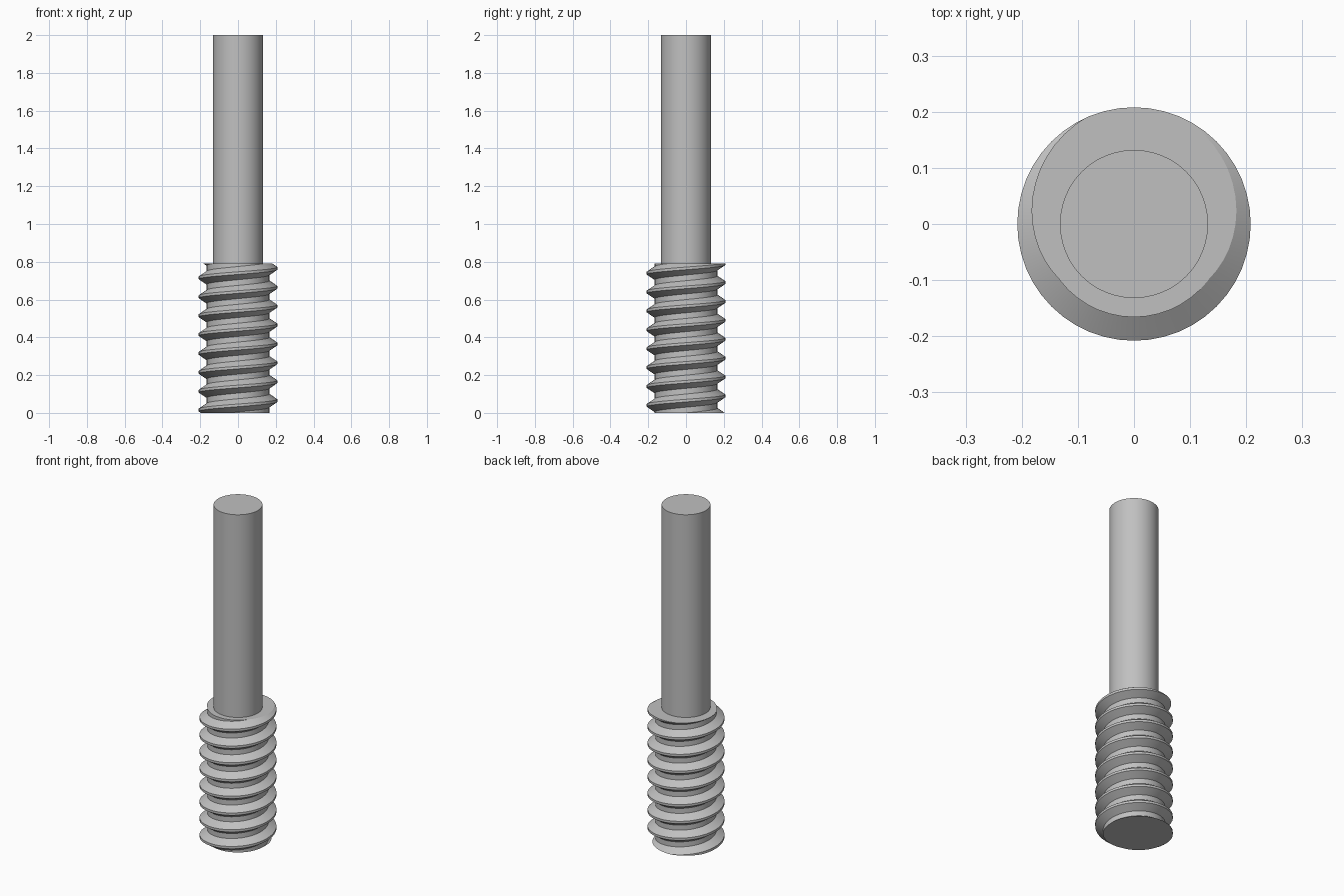
import bpy
import bmesh
import math

if "Cube" in bpy.data.objects:
    bpy.data.objects.remove(bpy.data.objects["Cube"], do_unlink=True)

STEEL = bpy.data.materials.new("steel_grey")
STEEL.use_nodes = True
COLOUR = (0.53, 0.53, 0.53, 1)
STEEL.diffuse_color = COLOUR
STEEL.node_tree.nodes["Principled BSDF"].inputs["Base Color"].default_value = COLOUR

HEIGHT, SHOULDER = 2.0, 0.79
CREST, ROOT, ROD = 0.208, 0.166, 0.132
PITCH, SEGMENTS = 0.1, 48


def finish(bm, name, angle):
    bmesh.ops.recalc_face_normals(bm, faces=bm.faces[:])
    mesh = bpy.data.meshes.new(name)
    bm.to_mesh(mesh)
    bm.free()
    mesh.materials.append(STEEL)
    obj = bpy.data.objects.new(name, mesh)
    bpy.context.collection.objects.link(obj)
    bpy.ops.object.select_all(action="DESELECT")
    obj.select_set(True)
    bpy.context.view_layer.objects.active = obj
    bpy.ops.object.shade_smooth_by_angle(angle=math.radians(angle))


# Threaded base: a continuous right-hand helical surface, trimmed flat at both ends
bm = bmesh.new()
tooth = [(-0.035, ROOT), (-0.007, CREST), (0.007, CREST), (0.035, ROOT)]
start = -0.135
profile = [(start + turn * PITCH + dz, r) for turn in range(12) for dz, r in tooth]
columns = []
for i in range(SEGMENTS):
    a = math.tau * i / SEGMENTS
    rise = PITCH * i / SEGMENTS
    columns.append([bm.verts.new((r * math.cos(a), r * math.sin(a), z + rise))
                    for z, r in profile])
# The last column joins the first one pitch higher
columns.append(columns[0][len(tooth):])
for left, right in zip(columns, columns[1:]):
    for j in range(min(len(left), len(right)) - 1):
        bm.faces.new((left[j], right[j], right[j + 1], left[j + 1]))

for z, direction in ((0, -1), (SHOULDER, 1)):
    bmesh.ops.bisect_plane(bm, geom=bm.verts[:] + bm.edges[:] + bm.faces[:],
                           plane_co=(0, 0, z), plane_no=(0, 0, direction),
                           clear_outer=True)
bmesh.ops.remove_doubles(bm, verts=bm.verts[:], dist=0.00001)
for z in (0, SHOULDER):
    rim = [e for e in bm.edges if e.is_boundary
           and all(abs(v.co.z - z) < 0.0001 for v in e.verts)]
    bmesh.ops.edgenet_fill(bm, edges=rim)
finish(bm, "threaded_base", 30)

# Plain cylindrical rod
bm = bmesh.new()
bmesh.ops.create_cone(bm, cap_ends=True, segments=SEGMENTS, radius1=ROD,
                      radius2=ROD, depth=HEIGHT - SHOULDER)
bmesh.ops.translate(bm, verts=bm.verts[:], vec=(0, 0, (HEIGHT + SHOULDER) / 2))
finish(bm, "rod", 30)
